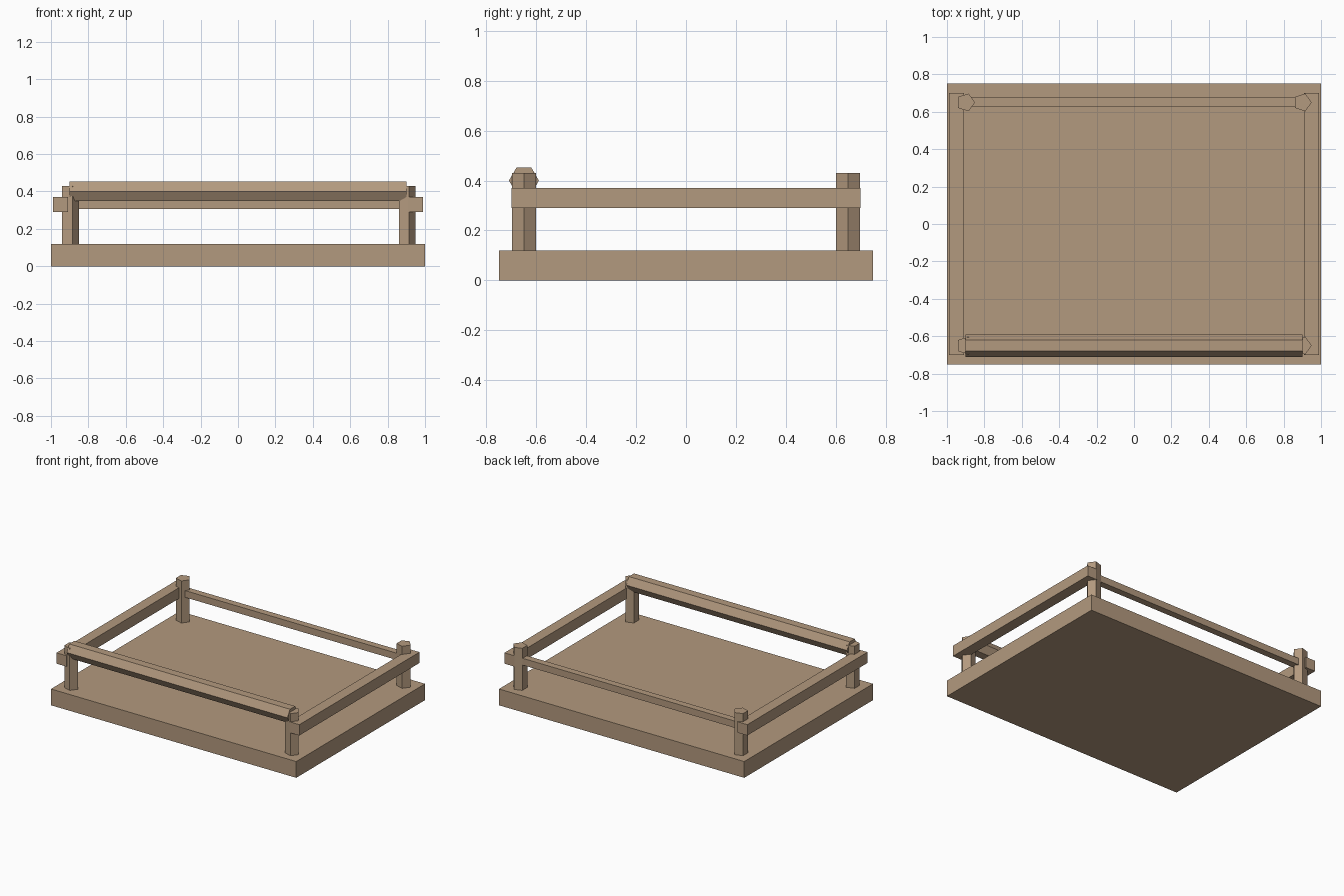
import bpy
from math import cos, sin, tau
from mathutils import Vector

if "Cube" in bpy.data.objects:
    bpy.data.objects.remove(bpy.data.objects["Cube"])

wood = bpy.data.materials.new("wood")
wood.diffuse_color = (0.45, 0.32, 0.21, 1)
wood.use_nodes = True
wood.node_tree.nodes["Principled BSDF"].inputs["Base Color"].default_value = wood.diffuse_color


def prism(name, ring, offset):
    """Extrude a closed ring of points along an offset vector."""
    n = len(ring)
    offset = Vector(offset)
    bottom = [Vector(p) for p in ring]
    faces = [tuple(reversed(range(n))), tuple(range(n, 2 * n))]
    faces += [(i, (i + 1) % n, n + (i + 1) % n, n + i) for i in range(n)]
    mesh = bpy.data.meshes.new(name)
    mesh.from_pydata(bottom + [p + offset for p in bottom], [], faces)
    mesh.materials.append(wood)
    obj = bpy.data.objects.new(name, mesh)
    bpy.context.collection.objects.link(obj)
    return obj


def box(name, centre, size):
    x, y, z = centre
    a, b, c = (s / 2 for s in size)
    ring = [(x - a, y - b, z - c), (x + a, y - b, z - c),
            (x + a, y + b, z - c), (x - a, y + b, z - c)]
    return prism(name, ring, (0, 0, 2 * c))


# Platform
box("base", (0, 0, 0.06), (2, 1.5, 0.12))

# Five-sided corner posts, all pointing towards +x
for sx, side in ((-1, "left"), (1, "right")):
    for sy, end in ((-1, "front"), (1, "back")):
        ring = [(sx * 0.9 + 0.05 * cos(tau * i / 5),
                 sy * 0.65 + 0.05 * sin(tau * i / 5), 0.12) for i in range(5)]
        prism(f"{end}_{side}_post", ring, (0, 0, 0.31))
    # Side rails
    box(f"{side}_rail", (sx * 0.95, 0, 0.33), (0.08, 1.4, 0.08))

# Back rail
box("back_rail", (0, 0.65, 0.33), (1.8, 0.05, 0.05))

# Six-sided front rail resting over the posts
ring = [(-0.9, -0.65 + 0.06 * cos(tau * i / 6), 0.4 + 0.06 * sin(tau * i / 6))
        for i in range(6)]
prism("front_rail", ring, (1.8, 0, 0))
